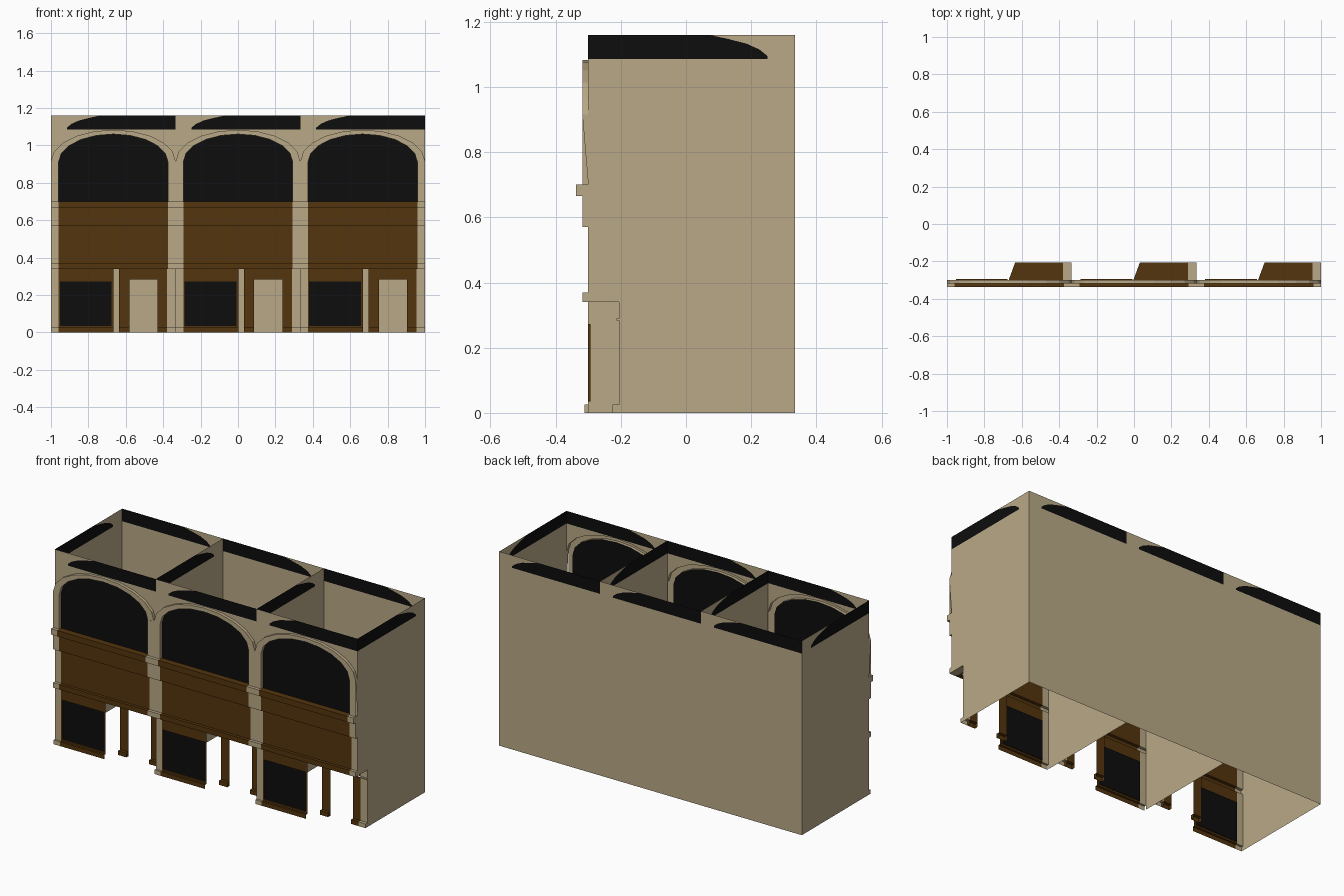
import bpy, bmesh, math
from mathutils import Vector

if "Cube" in bpy.data.objects:
    bpy.data.objects.remove(bpy.data.objects["Cube"])


def material(name, rgb):
    m = bpy.data.materials.new(name)
    m.diffuse_color = (*rgb, 1)
    m.use_nodes = True
    m.node_tree.nodes["Principled BSDF"].inputs["Base Color"].default_value = m.diffuse_color
    return m


MATS = [material("tan_stone", (0.49, 0.395, 0.24)),
        material("brown_wood", (0.088, 0.035, 0.004)),
        material("black_glass", (0.004, 0.004, 0.004))]
TAN, BROWN, BLACK = 0, 1, 2
BAY, FRONT, BACK, TOP, EAVE = 2 / 3, -0.30, 0.335, 1.16, 1.085
PL, PR = 0.041, 0.626            # inner edges of the pilasters inside a bay


class Part:
    """Collects flat faces, then turns them into one named object."""
    def __init__(self, name, out=(0, -1, 0), x0=0.0):
        self.name, self.out, self.x0 = name, Vector(out), x0
        self.bm = bmesh.new()

    def poly(self, pts, mat=TAN):
        vs = [self.bm.verts.new((p[0] + self.x0, p[1], p[2])) for p in pts]
        self.bm.faces.new(vs).material_index = mat

    def front(self, xa, xb, za, zb, y, mat=TAN):
        self.poly([(xa, y, za), (xb, y, za), (xb, y, zb), (xa, y, zb)], mat)

    def extrude(self, xa, xb, profile, mat=TAN):
        for (ya, za), (yb, zb) in zip(profile, profile[1:]):
            self.poly([(xa, ya, za), (xb, ya, za), (xb, yb, zb), (xa, yb, zb)], mat)

    def ribbon(self, pts, ya, yb, mat=TAN):
        for (xa, za), (xb, zb) in zip(pts, pts[1:]):
            self.poly([(xa, ya, za), (xb, ya, zb), (xb, yb, zb), (xa, yb, za)], mat)

    def finish(self):
        bm = self.bm
        bmesh.ops.remove_doubles(bm, verts=bm.verts, dist=1e-5)
        bm.normal_update()
        for f in bm.faces:       # open sheets: face outward
            if f.normal.dot(self.out) < -1e-4:
                f.normal_flip()
        me = bpy.data.meshes.new(self.name)
        bm.to_mesh(me)
        bm.free()
        for m in MATS:
            me.materials.append(m)
        ob = bpy.data.objects.new(self.name, me)
        bpy.context.collection.objects.link(ob)


def parapet(part, at, length):
    """Black strip with a rounded end; at(u, z) places a point on the wall."""
    curve = [(0.085, EAVE), (0.085, 1.095), (0.11, 1.115), (0.15, 1.133),
             (0.205, 1.147), (0.265, TOP)]
    part.poly([at(u, z) for u, z in curve + [(length, TOP), (length, EAVE)]], BLACK)
    part.poly([at(u, z) for u, z in [(0, EAVE)] + curve + [(0, TOP)]], TAN)


# Profiles of the shop front, (y, z)
PLINTH = [(-0.312, 0), (-0.312, 0.025), (FRONT, 0.025)]
RECESS = [(-0.225, 0), (-0.225, 0.025), (-0.205, 0.025), (-0.205, 0.283),
          (-0.213, 0.283), (-0.213, 0.29), (-0.205, 0.29), (-0.205, 0.34)]
CORNICE = [(FRONT, 0.34), (-0.318, 0.34), (-0.318, 0.37), (FRONT, 0.37),
           (FRONT, 0.57), (-0.318, 0.57), (-0.318, 0.665), (-0.337, 0.665),
           (-0.337, 0.70), (-0.318, 0.70), (FRONT, 0.70)]
UPPER = [(-0.318, 0.915), (FRONT, 0.915), (FRONT, EAVE)]


def arch(half, spring, rise, n=10):
    return [(BAY / 2 - half * math.cos(math.pi * i / n),
             spring + rise * math.sin(math.pi * i / n)) for i in range(n + 1)]


INNER = arch((PR - PL) / 2, 0.91, 0.15)
OUTER = arch(BAY / 2, 0.915, 0.168)

for i in range(3):
    x0 = -1 + i * BAY

    # Cornice bands and sign board, tan over the pilasters
    p = Part(f"cornice_{i}", x0=x0)
    for xa, xb, m in [(0, PL, TAN), (PL, PR, BROWN), (PR, BAY, TAN)]:
        p.extrude(xa, xb, CORNICE, m)
    p.finish()

    # Ground floor window with its pilaster
    p = Part(f"shop_window_{i}", x0=x0)
    p.extrude(0, PL, PLINTH + [(FRONT, 0.34)])
    p.extrude(PL, 0.335, PLINTH, BROWN)
    wa, wb, za, zb, yg = 0.047, 0.324, 0.035, 0.272, -0.293
    p.front(PL, 0.335, 0.025, za, FRONT, BROWN)
    p.front(PL, 0.335, zb, 0.34, FRONT, BROWN)
    p.front(PL, wa, za, zb, FRONT, BROWN)
    p.front(wb, 0.335, za, zb, FRONT, BROWN)
    p.ribbon([(wa, za), (wb, za), (wb, zb), (wa, zb), (wa, za)], FRONT, yg, BROWN)
    p.front(wa, wb, za, zb, yg, BLACK)
    p.finish()

    # Recessed doorway: posts, lintel, pilaster and ceiling
    p = Part(f"doorway_{i}", x0=x0)
    for xa, xb in [(0.365, 0.42), (0.57, PR - 0.005)]:
        p.extrude(xa, xb, RECESS[:-2], BROWN)
        for x in (xa, xb):
            p.poly([(x, -0.225, 0), (x, -0.205, 0), (x, -0.205, 0.025), (x, -0.225, 0.025)], BROWN)
    p.extrude(0.42, 0.57, RECESS[4:7], BROWN)
    p.extrude(0.365, PR - 0.005, RECESS[-2:], BROWN)
    p.extrude(PR - 0.005, BAY, RECESS)
    p.poly([(0.33, FRONT, 0.34), (0.365, -0.205, 0.34),
            (PR - 0.005, -0.205, 0.34), (PR - 0.005, FRONT, 0.34)], BROWN)
    p.poly([(PR - 0.005, FRONT, 0.34), (BAY, FRONT, 0.34),
            (BAY, -0.205, 0.34), (PR - 0.005, -0.205, 0.34)])
    p.finish()

    # Upper arched window
    p = Part(f"arched_window_{i}", x0=x0)
    p.poly([(x, FRONT, z) for x, z in [(PR, 0.70), (PL, 0.70)] + INNER], BLACK)
    p.finish()

    # Upper pilasters, raised arch band and spandrels
    p = Part(f"arch_surround_{i}", x0=x0)
    p.poly([(0, -0.318, 0.70), (PL, -0.318, 0.70), (PL, -0.318, 0.91), (0, -0.318, 0.915)])
    p.poly([(PR, -0.318, 0.70), (BAY, -0.318, 0.70), (BAY, -0.318, 0.915), (PR, -0.318, 0.91)])
    p.ribbon([(PL, 0.70)] + INNER + [(PR, 0.70)], -0.318, FRONT)
    p.ribbon(OUTER, -0.318, FRONT)
    for a, b, c, d in zip(INNER, INNER[1:], OUTER[1:], OUTER):
        p.poly([(x, -0.318, z) for x, z in (a, b, c, d)])
        p.poly([(x, FRONT, z) for x, z in (d, c, (c[0], EAVE), (d[0], EAVE))])
    p.finish()

    # Parapets above the front and the back wall
    p = Part(f"front_parapet_{i}", x0=x0)
    parapet(p, lambda u, z: (u, FRONT, z), BAY)
    p.finish()
    p = Part(f"back_parapet_{i}", (0, 1, 0), x0)
    parapet(p, lambda u, z: (BAY - u, BACK, z), BAY)
    p.finish()

# Back wall
p = Part("back_wall", (0, 1, 0))
p.front(-1, 1, 0, EAVE, BACK)
p.finish()

# Side walls follow the shop front profile; party walls stay flush
FLUSH = [(FRONT, 0), (FRONT, EAVE)]
walls = [("left_wall", -1, PLINTH + CORNICE + UPPER, -1),
         ("party_wall_a", -1 + BAY, FLUSH, 1),
         ("party_wall_b", -1 + 2 * BAY, FLUSH, 1),
         ("right_wall", 1, RECESS + CORNICE + UPPER, 1)]
for name, x, profile, side in walls:
    p = Part(name, (side, 0, 0))
    p.poly([(x, y, z) for y, z in profile + [(BACK, EAVE), (BACK, 0)]])
    parapet(p, lambda u, z: (x, BACK - u, z), BACK - FRONT)
    p.finish()
